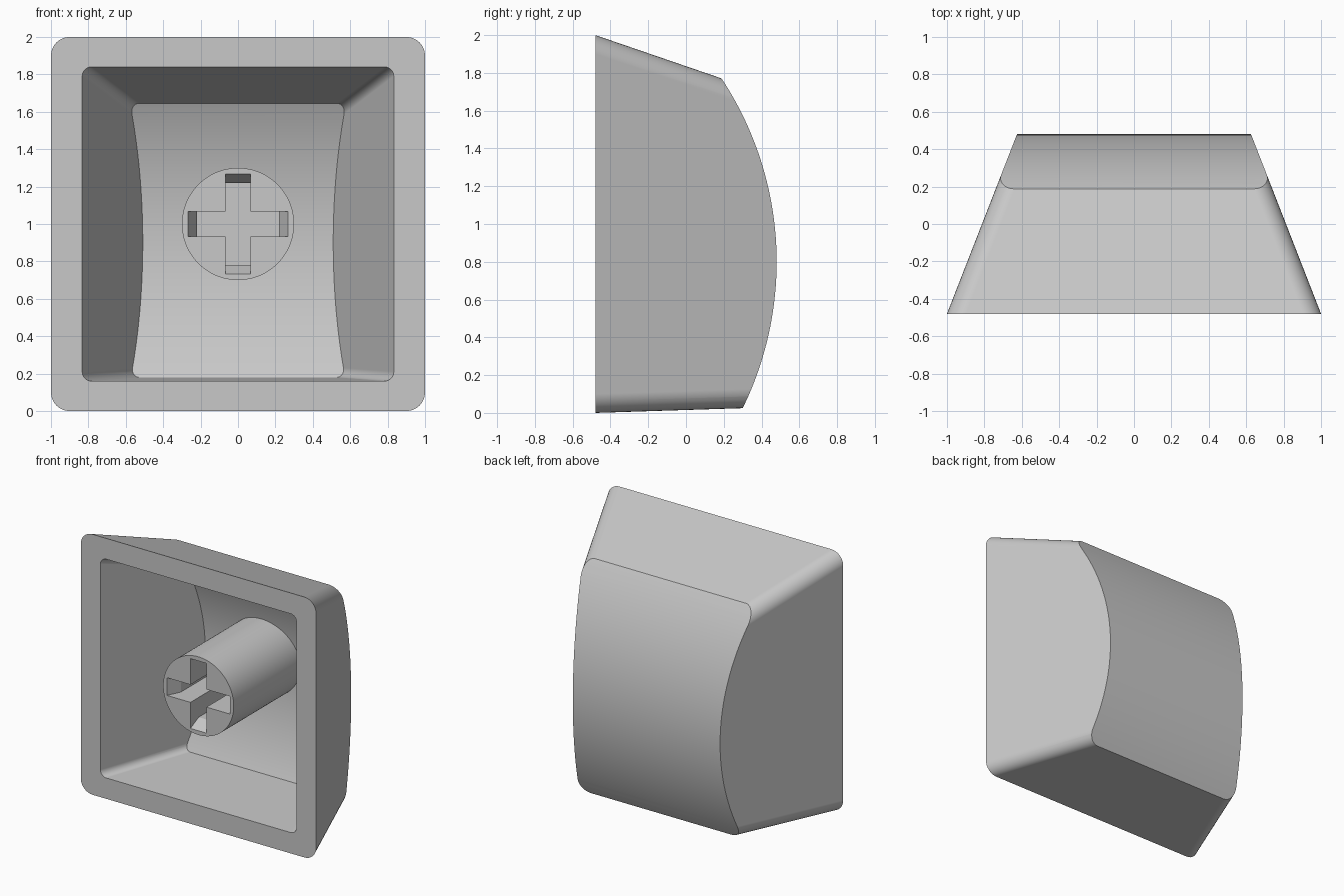
import bpy, bmesh
from math import sin, cos, pi, radians

cube = bpy.data.objects.get("Cube")
if cube:
    bpy.data.objects.remove(cube, do_unlink=True)

# Single plastic colour
grey = bpy.data.materials.new("light grey plastic")
grey.use_nodes = True
colour = (0.58, 0.58, 0.58, 1)
grey.diffuse_color = colour
grey.node_tree.nodes["Principled BSDF"].inputs["Base Color"].default_value = colour


def loft(name, rings):
    """Closed solid skinned through matching rings of points."""
    bm = bmesh.new()
    loops = [[bm.verts.new(p) for p in ring] for ring in rings]
    n = len(loops[0])
    for a, b in zip(loops, loops[1:]):
        for i in range(n):
            j = (i + 1) % n
            bm.faces.new((a[i], a[j], b[j], b[i]))
    bm.faces.new(loops[0])
    bm.faces.new(loops[-1])
    bmesh.ops.recalc_face_normals(bm, faces=bm.faces)
    mesh = bpy.data.meshes.new(name)
    bm.to_mesh(mesh)
    bm.free()
    mesh.materials.append(grey)
    obj = bpy.data.objects.new(name, mesh)
    bpy.context.collection.objects.link(obj)
    return obj


def rounded_rect(y, half, low, high, r, steps=8):
    points = []
    corners = ((half, high), (-half, high), (-half, low), (half, low))
    for k, (x, z) in enumerate(corners):
        cx = x - r if x > 0 else x + r
        cz = z - r if z == high else z + r
        for s in range(steps + 1):
            a = (k + s / steps) * pi / 2
            points.append((cx + r * cos(a), y, cz + r * sin(a)))
    return points


def tapered_block(name, y, depth, half, low, high, slopes, r, lead=0):
    """Rounded block whose side, bottom and top walls lean inward."""
    side, bottom, top = slopes
    return loft(name, [rounded_rect(y + d, half - side * d, low + bottom * d,
                                    high - top * d, r) for d in (-lead, depth)])


def roller(name, y, z, r, n=256):
    """Wide cylinder lying along x."""
    return loft(name, [[(x, y + r * cos(2 * pi * i / n), z + r * sin(2 * pi * i / n))
                        for i in range(n)] for x in (-2, 2)])


def combine(obj, cutter, operation):
    mod = obj.modifiers.new("cut", "BOOLEAN")
    mod.operation, mod.object, mod.solver = operation, cutter, "EXACT"
    bpy.context.view_layer.objects.active = obj
    bpy.ops.object.modifier_apply(modifier=mod.name)
    bpy.data.objects.remove(cutter, do_unlink=True)


def smooth(obj):
    bpy.ops.object.select_all(action="DESELECT")
    obj.select_set(True)
    bpy.context.view_layer.objects.active = obj
    bpy.ops.object.shade_smooth_by_angle(angle=radians(25))
    weighted = obj.modifiers.new("even normals", "WEIGHTED_NORMAL")
    weighted.keep_sharp = True


FRONT = -0.48

# Outer shell: leaning walls closed by a curved back
shell = tapered_block("cap_shell", FRONT, 1.1, 1.0, 0, 2, (0.39, 0.032, 0.343), 0.1)
combine(shell, roller("back_curve", -1.28, 0.8, 1.76), "INTERSECT")

# Hollow inside, with its own curved floor
hollow = tapered_block("hollow", FRONT, 0.95, 0.833, 0.16, 1.84, (0.4, 0.03, 0.305), 0.05, 0.05)
combine(hollow, roller("floor_curve", -1.37, 0.9, 1.7), "INTERSECT")
combine(shell, hollow, "DIFFERENCE")
smooth(shell)

# Round stem joining the shell
stem = loft("stem", [[(0.3 * cos(2 * pi * i / 96), y, 1 + 0.3 * sin(2 * pi * i / 96))
                      for i in range(96)] for y in (FRONT, 0.37)])


def cross(y, reach, w=0.068):
    points, x, z = [], 0, 0
    quarter = ((reach, -w), (reach, w), (w, w))
    for k in range(4):
        for x, z in quarter:
            for _ in range(k):
                x, z = -z, x
            points.append((x, y, 1 + z))
    return points


# Cross socket with flared ends at the mouth
socket = loft("cross_socket", [cross(FRONT - 0.05, 0.292), cross(FRONT + 0.1, 0.22),
                               cross(FRONT + 0.45, 0.22)])
combine(stem, socket, "DIFFERENCE")
smooth(stem)
